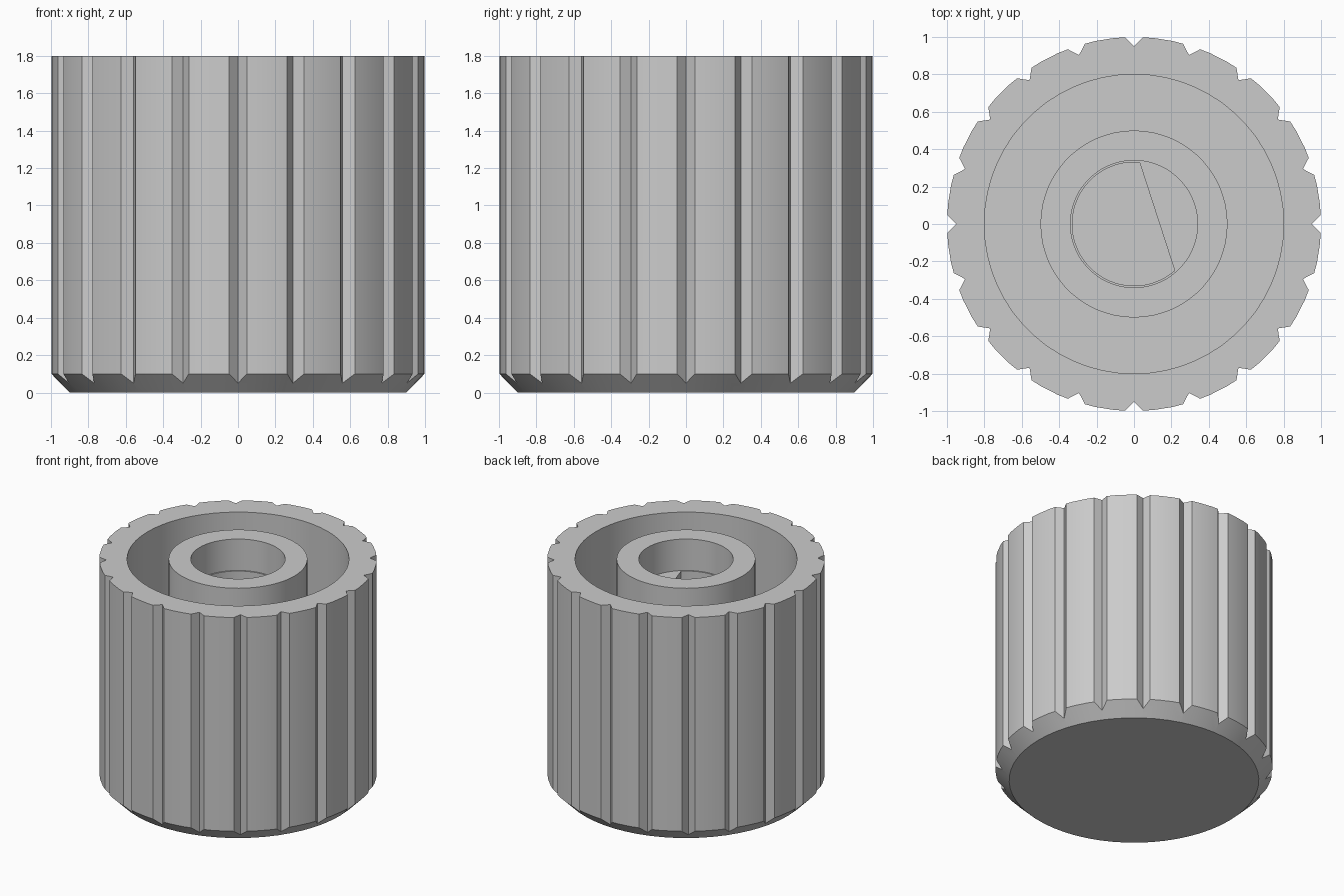
import bpy, bmesh, math
from mathutils import Matrix

cube = bpy.data.objects.get("Cube")
if cube:
    bpy.data.objects.remove(cube, do_unlink=True)

SEGMENTS = 60
GROOVES = 20
HEIGHT = 1.8
FLOOR = 0.2
LEDGE = 1.55

grey = bpy.data.materials.new("plain grey")
grey.use_nodes = True
colour = (0.6, 0.6, 0.6, 1)
grey.diffuse_color = colour
grey.node_tree.nodes["Principled BSDF"].inputs["Base Color"].default_value = colour


def finish(bm, name):
    bmesh.ops.recalc_face_normals(bm, faces=bm.faces[:])
    mesh = bpy.data.meshes.new(name)
    bm.to_mesh(mesh)
    bm.free()
    mesh.materials.append(grey)
    obj = bpy.data.objects.new(name, mesh)
    bpy.context.collection.objects.link(obj)
    return obj


def lathe(name, profile):
    """Revolve (radius, z) points and cap both ends."""
    bm = bmesh.new()
    rings = []
    for r, z in profile:
        angles = [math.tau * i / SEGMENTS for i in range(SEGMENTS)]
        rings.append([bm.verts.new((r * math.cos(a), r * math.sin(a), z)) for a in angles])
    for low, high in zip(rings, rings[1:]):
        for i in range(SEGMENTS):
            j = (i + 1) % SEGMENTS
            bm.faces.new((low[i], low[j], high[j], high[i]))
    bm.faces.new(rings[0])
    bm.faces.new(rings[-1])
    return finish(bm, name)


def prism(bm, outline, z0, z1):
    """Extrude a flat outline between two heights."""
    low = [bm.verts.new((x, y, z0)) for x, y in outline]
    high = [bm.verts.new((x, y, z1)) for x, y in outline]
    bm.faces.new(low)
    bm.faces.new(high)
    for i in range(len(low)):
        j = (i + 1) % len(low)
        bm.faces.new((low[i], low[j], high[j], high[i]))
    return low + high


def cut(target, cutter):
    mod = target.modifiers.new("cut", 'BOOLEAN')
    mod.operation = 'DIFFERENCE'
    mod.solver = 'EXACT'
    mod.object = cutter
    bpy.context.view_layer.objects.active = target
    bpy.ops.object.modifier_apply(modifier=mod.name)
    bpy.data.objects.remove(cutter, do_unlink=True)


# Knob: chamfered shell, ring cavity, central boss and round entry hole
knob = lathe("knob_body", [
    (0.9, 0), (1, 0.1), (1, HEIGHT), (0.8, HEIGHT), (0.8, FLOOR),
    (0.5, FLOOR), (0.5, HEIGHT), (0.34, HEIGHT), (0.34, LEDGE)])

# V-shaped grip grooves around the rim
bm = bmesh.new()
for i in range(GROOVES):
    verts = prism(bm, [(0.95, 0), (1.1, 0.15), (1.1, -0.15)], -0.1, HEIGHT + 0.1)
    bmesh.ops.rotate(bm, verts=verts, matrix=Matrix.Rotation(math.tau * i / GROOVES, 3, 'Z'))
cut(knob, finish(bm, "groove_cutter"))

# D-shaped shaft socket below the entry hole
radius, flat, turn = 0.33, 0.13, math.radians(18)
half = math.acos(flat / radius)
span = math.tau - 2 * half
outline = []
for i in range(SEGMENTS + 1):
    a = turn + half + span * i / SEGMENTS
    outline.append((radius * math.cos(a), radius * math.sin(a)))
bm = bmesh.new()
prism(bm, outline, FLOOR, LEDGE + 0.1)
cut(knob, finish(bm, "socket_cutter"))

# Smooth round walls with crisp edges
bpy.ops.object.select_all(action='DESELECT')
knob.select_set(True)
bpy.context.view_layer.objects.active = knob
bpy.ops.object.shade_smooth_by_angle(angle=math.radians(25))
